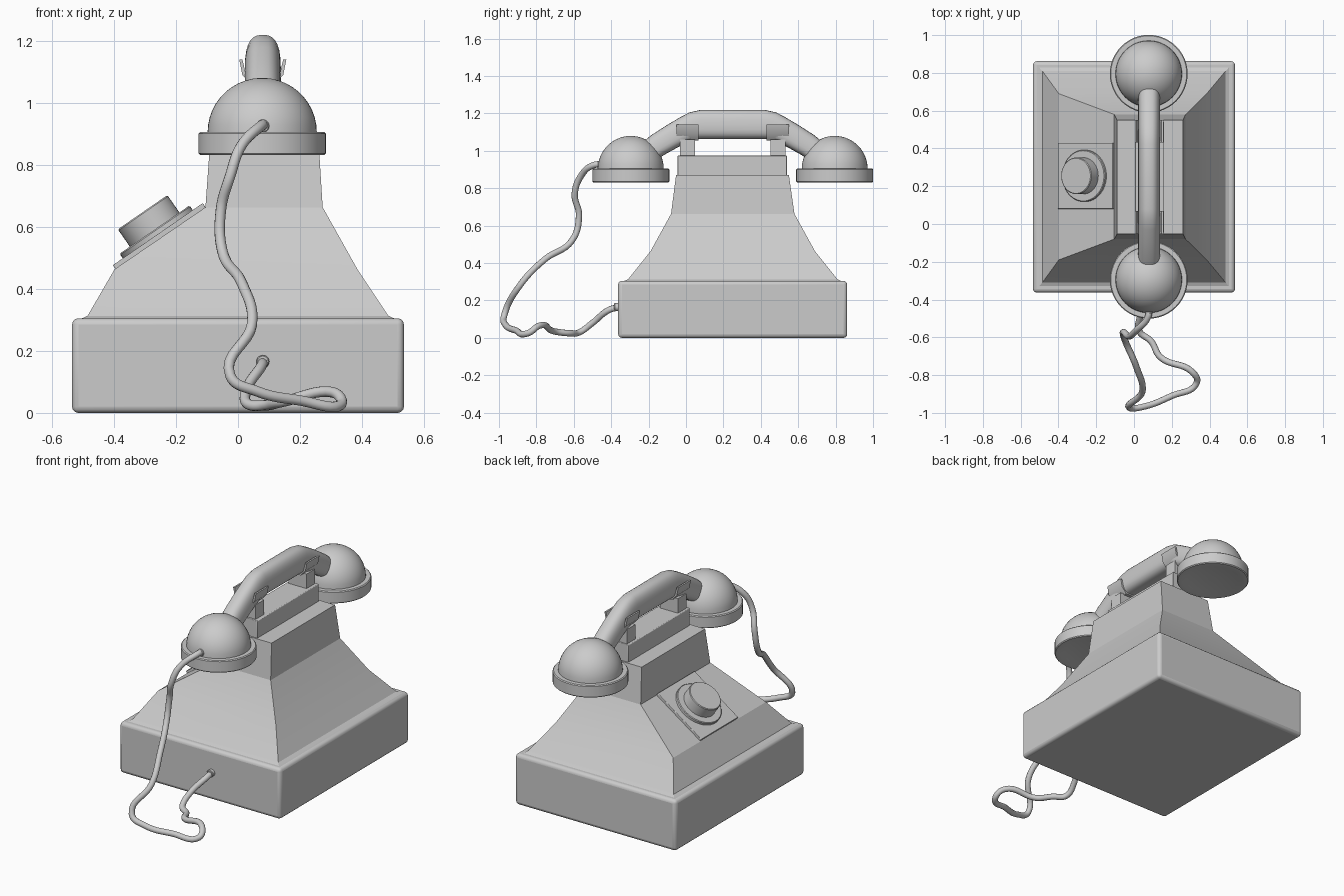
import bpy, bmesh, math
from mathutils import Vector, Matrix

if "Cube" in bpy.data.objects:
    bpy.data.objects.remove(bpy.data.objects["Cube"])

CX, MID = 0.08, 0.25   # handset centre line, mirror plane in y


def finish(name, bm, angle=30, bevel=0.0):
    bmesh.ops.recalc_face_normals(bm, faces=bm.faces)
    me = bpy.data.meshes.new(name)
    bm.to_mesh(me)
    bm.free()
    ob = bpy.data.objects.new(name, me)
    bpy.context.collection.objects.link(ob)
    if bevel:
        m = ob.modifiers.new("bevel", 'BEVEL')
        m.width, m.segments = bevel, 3
    bpy.ops.object.select_all(action='DESELECT')
    ob.select_set(True)
    bpy.context.view_layer.objects.active = ob
    bpy.ops.object.shade_smooth_by_angle(angle=math.radians(angle))
    return ob


def box(name, x0, x1, y0, y1, z0, z1, bevel=0.0, matrix=Matrix()):
    bm = bmesh.new()
    bmesh.ops.create_cube(bm, size=1)
    for v in bm.verts:
        v.co = matrix @ Vector(((x0 + x1) / 2 + v.co.x * (x1 - x0),
                                (y0 + y1) / 2 + v.co.y * (y1 - y0),
                                (z0 + z1) / 2 + v.co.z * (z1 - z0)))
    return finish(name, bm, bevel=bevel)


def loft(name, rings, angle=30, bevel=0.0):
    bm = bmesh.new()
    rows = [[bm.verts.new(p) for p in r] for r in rings]
    n = len(rows[0])
    for a, b in zip(rows, rows[1:]):
        for i in range(n):
            bm.faces.new((a[i], a[(i + 1) % n], b[(i + 1) % n], b[i]))
    bm.faces.new(rows[0][::-1])
    bm.faces.new(rows[-1])
    return finish(name, bm, angle, bevel)


def lathe(name, profile, matrix, n=48):
    return loft(name, [[matrix @ Vector((r * math.cos(2 * math.pi * i / n),
                                         r * math.sin(2 * math.pi * i / n), z))
                        for i in range(n)] for r, z in profile])


# base box and flared body with neck
box("base", -0.535, 0.535, -0.363, 0.862, 0.0, 0.305, bevel=0.02)
sections = [(-0.525, 0.525, -0.353, 0.852, 0.295), (-0.485, 0.485, -0.31, 0.81, 0.313),
            (-0.398, 0.385, -0.19, 0.69, 0.463), (-0.105, 0.273, -0.08, 0.58, 0.663),
            (-0.09, 0.26, -0.053, 0.55, 0.872)]
loft("body", [[(a, c, z), (b, c, z), (b, d, z), (a, d, z)] for a, b, c, d, z in sections], angle=15)

# cradle block, posts and U-shaped rests
box("cradle_block", 0.005, 0.16, -0.045, 0.54, 0.86, 0.975, bevel=0.004)
rest = [(-0.076, 1.14), (-0.066, 1.09), (-0.035, 1.055), (0.035, 1.055), (0.066, 1.09), (0.076, 1.14),
        (0.066, 1.14), (0.056, 1.098), (0.03, 1.068), (-0.03, 1.068), (-0.056, 1.098), (-0.066, 1.14)]
for label, yc in (("front", 0.008), ("rear", 0.491)):
    box(label + "_cradle_post", CX - 0.06, CX + 0.06, yc - 0.04, yc + 0.04, 0.96, 1.062)
    loft(label + "_cradle_rest", [[(CX + x, yc + s, z) for x, z in rest] for s in (-0.06, 0.06)], angle=35)

# dial plate, ring and knob on the left slope
dial = Matrix.Translation((-0.253, 0.255, 0.568)) @ Matrix.Rotation(math.radians(-34.6), 4, 'Y')
box("dial_plate", -0.176, 0.176, -0.175, 0.175, -0.008, 0.01, bevel=0.003, matrix=dial)
lathe("dial_ring", [(0.137, 0.005), (0.137, 0.024), (0.133, 0.028)], dial)
lathe("dial_knob", [(0.097, 0.02), (0.097, 0.092), (0.093, 0.096)], dial)

# ear and mouth cups: rim below, dome above
cup = [(0.02, 0.84), (0.15, 0.838), (0.175, 0.832), (0.201, 0.832), (0.206, 0.837), (0.206, 0.9),
       (0.201, 0.905), (0.176, 0.905)]
cup += [(0.176 * math.cos(math.radians(t)), 0.905 + 0.175 * math.sin(math.radians(t)))
        for t in (8, 16, 24, 32, 40, 48, 56, 64, 72, 80, 87)]
for label, yc in (("front", -0.295), ("rear", 0.795)):
    lathe(label + "_handset_cup", cup, Matrix.Translation((CX - 0.002, yc, 0)))

# handle: rounded section swept along a bent spine (y, z, half height), mirrored
half = [(-0.25, 0.96, 0.055), (-0.2, 0.995, 0.06), (-0.15, 1.032, 0.063), (-0.07, 1.08, 0.066),
        (0.0, 1.117, 0.07), (0.04, 1.134, 0.075), (0.08, 1.141, 0.078)]
spine = half + [(2 * MID - y, z, h) for y, z, h in reversed(half)]
rings = []
for i, (y, z, h) in enumerate(spine):
    a, b = spine[max(i - 1, 0)], spine[min(i + 1, len(spine) - 1)]
    t = math.atan2(b[1] - a[1], b[0] - a[0])
    ring = []
    for k in range(24):
        c, s = math.cos(k * math.pi / 12), math.sin(k * math.pi / 12)
        u = math.copysign(abs(c) ** 0.75, c) * 0.057
        v = math.copysign(abs(s) ** 0.75, s)
        u *= 1 - 0.12 * v
        ring.append((CX + u, y - v * h * math.sin(t), z + v * h * math.cos(t)))
    rings.append(ring)
loft("handset_handle", rings, angle=50)

# cord from the front cup to the base, with a grommet at each end
path = [(0.08, -0.44, 0.925), (0.075, -0.49, 0.925), (0.01, -0.565, 0.86), (-0.025, -0.595, 0.765),
        (-0.055, -0.572, 0.655), (-0.05, -0.61, 0.52), (0.012, -0.755, 0.42), (0.045, -0.885, 0.285),
        (-0.025, -0.972, 0.12), (0.06, -0.965, 0.07), (0.2, -0.91, 0.04), (0.33, -0.845, 0.025),
        (0.31, -0.785, 0.065), (0.14, -0.705, 0.035), (0.09, -0.62, 0.025), (0.03, -0.57, 0.03),
        (0.03, -0.5, 0.08), (0.075, -0.41, 0.15), (0.08, -0.35, 0.165)]
cu = bpy.data.curves.new("cord", 'CURVE')
cu.dimensions = '3D'
cu.bevel_depth, cu.bevel_resolution, cu.resolution_u = 0.017, 4, 8
cu.use_fill_caps = True
sp = cu.splines.new('BEZIER')
sp.bezier_points.add(len(path) - 1)
for bp, co in zip(sp.bezier_points, path):
    bp.co = co
    bp.handle_left_type = bp.handle_right_type = 'AUTO'
bpy.context.collection.objects.link(bpy.data.objects.new("cord", cu))

for name, loc in (("cup_grommet", (0.08, -0.44, 0.925)), ("base_grommet", (0.08, -0.35, 0.165))):
    m = Matrix.Translation(loc) @ Matrix.Rotation(math.radians(90), 4, 'X')
    lathe(name, [(0.021, -0.01), (0.021, 0.03), (0.018, 0.034)], m, 20)
